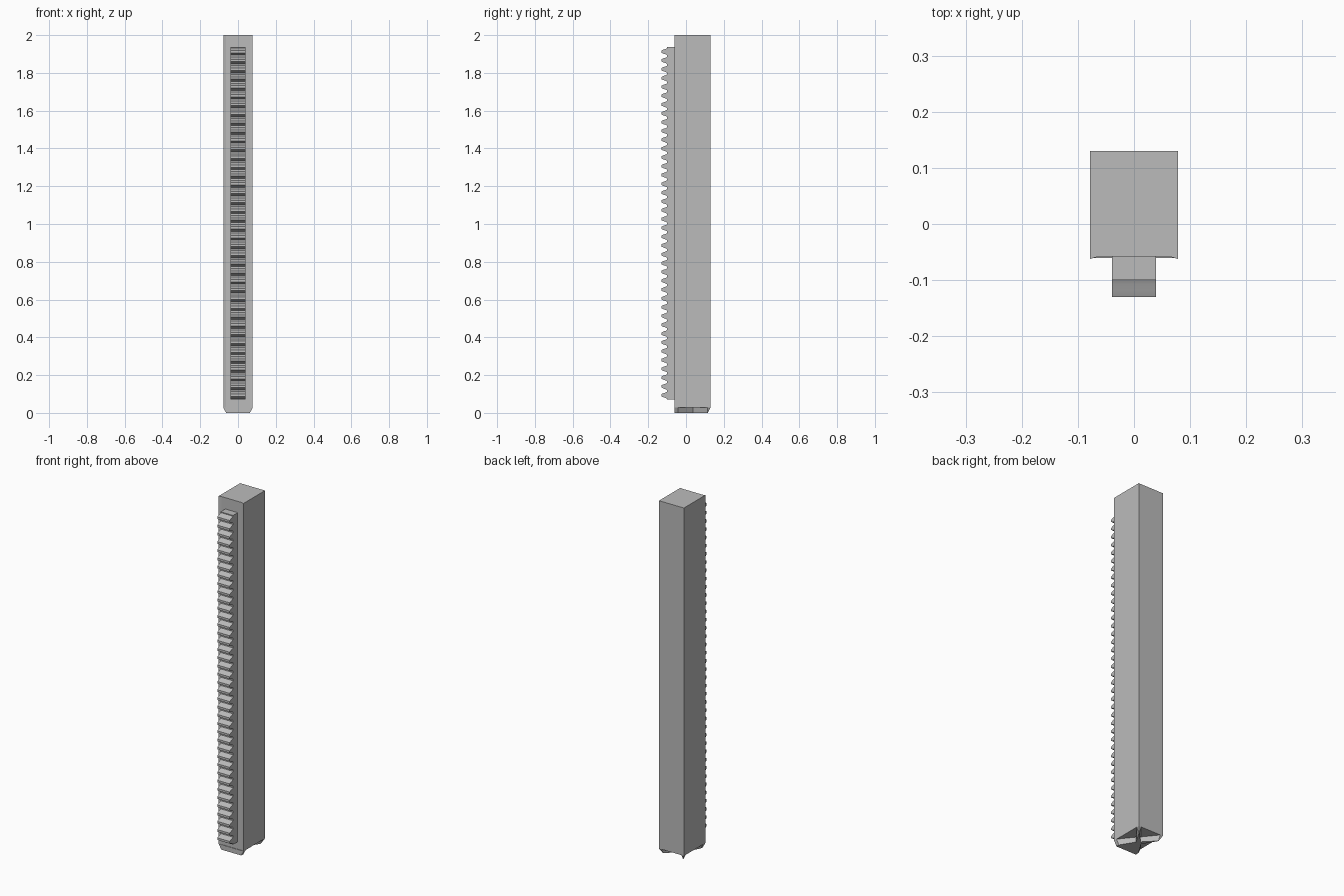
import bpy, bmesh
from mathutils import Vector

default = bpy.data.objects.get("Cube")
if default:
    bpy.data.objects.remove(default, do_unlink=True)

steel = bpy.data.materials.new("plain grey")
steel.use_nodes = True
grey = (0.5, 0.5, 0.5, 1)
steel.diffuse_color = grey
steel.node_tree.nodes["Principled BSDF"].inputs["Base Color"].default_value = grey


def loft(name, start, end):
    """Solid between two matching outlines."""
    bm = bmesh.new()
    a = [bm.verts.new(p) for p in start]
    b = [bm.verts.new(p) for p in end]
    bm.faces.new(a)
    bm.faces.new(b[::-1])
    for i in range(len(a)):
        j = (i + 1) % len(a)
        bm.faces.new((a[i], b[i], b[j], a[j]))
    bmesh.ops.recalc_face_normals(bm, faces=bm.faces)
    mesh = bpy.data.meshes.new(name)
    bm.to_mesh(mesh)
    bm.free()
    mesh.materials.append(steel)
    obj = bpy.data.objects.new(name, mesh)
    bpy.context.collection.objects.link(obj)
    return obj


def mirrored(half):
    """Close a half outline by mirroring it in x."""
    return half + [(-x, y) for x, y in reversed(half) if x]


HALF, BACK, FRONT = 0.078, 0.13, -0.058
FOOT, CHAMFER = 0.028, 0.015

# Square bar with slight lips along its front edges
bar = mirrored([(HALF - CHAMFER, FRONT), (HALF, FRONT - 0.004), (HALF, BACK)])
loft("bar", [(x, y, FOOT) for x, y in bar], [(x, y, 2) for x, y in bar])

# Tapered foot: solid front, notched sides and back, leaving diagonal ribs
rib = 0.016
mid = (BACK + FRONT) / 2
foot = mirrored([(HALF, FRONT - 0.003), (HALF, FRONT + rib), (rib, mid),
                 (HALF, BACK - rib), (HALF, BACK), (HALF - rib, BACK),
                 (0, mid + rib)])


def tapered(x, y):
    if abs(x) == HALF:
        x -= CHAMFER if x > 0 else -CHAMFER
    return (x, y - CHAMFER if y == BACK else y, 0)


loft("foot", [tapered(x, y) for x, y in foot], [(x, y, FOOT) for x, y in foot])

# Toothed rack: one side profile extruded across the width
LOW, HIGH, TEETH = 0.07, 1.936, 40
pitch = (HIGH - LOW) / TEETH
tooth = [(-0.1, -0.4), (-0.108, -0.31), (-0.119, -0.24), (-0.13, -0.13)]
tooth += [(y, -z) for y, z in reversed(tooth)]
profile = [(FRONT + 0.01, LOW), (-0.1, LOW)]
for i in range(TEETH):
    profile += [(y, LOW + (i + 0.5 + z) * pitch) for y, z in tooth]
profile += [(-0.1, HIGH), (FRONT + 0.01, HIGH)]
rack = loft("toothed_rack", [(-0.039, y, z) for y, z in profile],
            [(0.039, y, z) for y, z in profile])

# Soft tooth flanks with sharp edges kept
bpy.ops.object.select_all(action="DESELECT")
rack.select_set(True)
bpy.context.view_layer.objects.active = rack
bpy.ops.object.shade_smooth_by_angle(angle=0.5)
